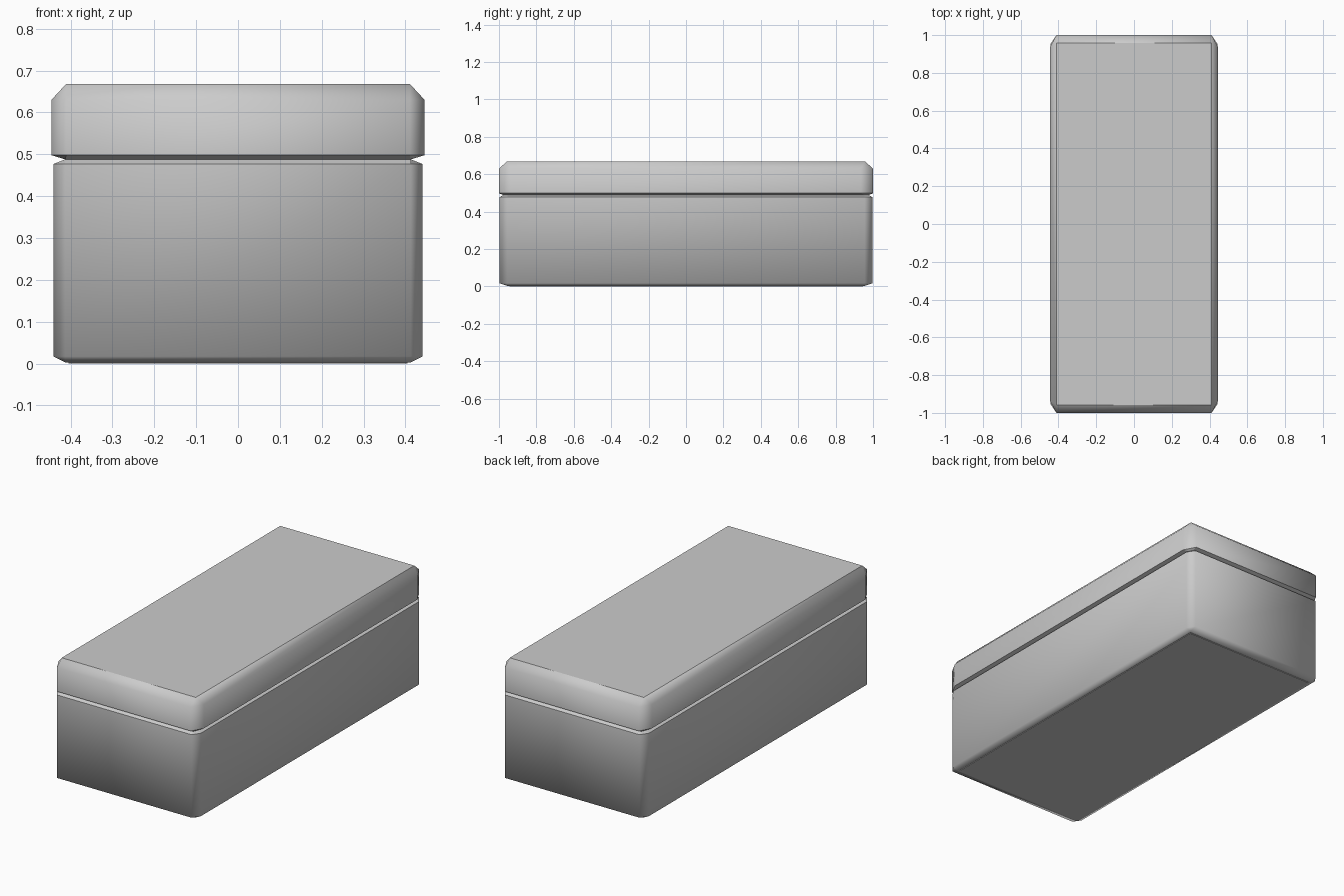
import bpy, bmesh

if "Cube" in bpy.data.objects:
    bpy.data.objects.remove(bpy.data.objects["Cube"])


def ring(bm, hx, hy, z, cx, cy):
    """Rectangular ring with cut corners (cx, cy = size of the corner cut)."""
    pts = [(hx, -hy + cy), (hx, hy - cy), (hx - cx, hy), (-hx + cx, hy),
           (-hx, hy - cy), (-hx, -hy + cy), (-hx + cx, -hy), (hx - cx, -hy)]
    return [bm.verts.new((x, y, z)) for x, y in pts]


def chamfered_box(name, levels, flat_bands):
    """Skin a stack of rings; caps and listed bands stay flat shaded."""
    bm = bmesh.new()
    rings = [ring(bm, *lv) for lv in levels]
    for i, (a, b) in enumerate(zip(rings, rings[1:])):
        for k in range(8):
            j = (k + 1) % 8
            f = bm.faces.new((a[k], a[j], b[j], b[k]))
            f.smooth = i not in flat_bands
    bm.faces.new(rings[0][::-1])
    bm.faces.new(rings[-1])
    # square-cornered rings collapse to four points
    bmesh.ops.remove_doubles(bm, verts=bm.verts[:], dist=1e-5)
    bmesh.ops.recalc_face_normals(bm, faces=bm.faces[:])
    mesh = bpy.data.meshes.new(name)
    bm.to_mesh(mesh)
    bm.free()
    obj = bpy.data.objects.new(name, mesh)
    bpy.context.collection.objects.link(obj)
    return obj


# (half x, half y, z, corner cut x, corner cut y)
# Lower box, with a shallow bevelled rim at the top
chamfered_box("box_base", [
    (0.413, 0.955, 0.003, 0, 0),
    (0.441, 0.997, 0.017, 0.028, 0.042),
    (0.441, 0.997, 0.477, 0.028, 0.042),
    (0.413, 0.977, 0.488, 0, 0.022),
], {2})

# Lid, chamfered on top and slightly undercut below
chamfered_box("box_lid", [
    (0.413, 0.977, 0.488, 0, 0.022),
    (0.446, 1.0, 0.498, 0.035, 0.065),
    (0.446, 1.0, 0.63, 0.035, 0.065),
    (0.411, 0.957, 0.668, 0, 0),
], {0})

# Thin plate under the box that meets the ground
chamfered_box("bottom_plate", [
    (0.405, 0.945, 0.0, 0, 0),
    (0.405, 0.945, 0.004, 0, 0),
], {0})
